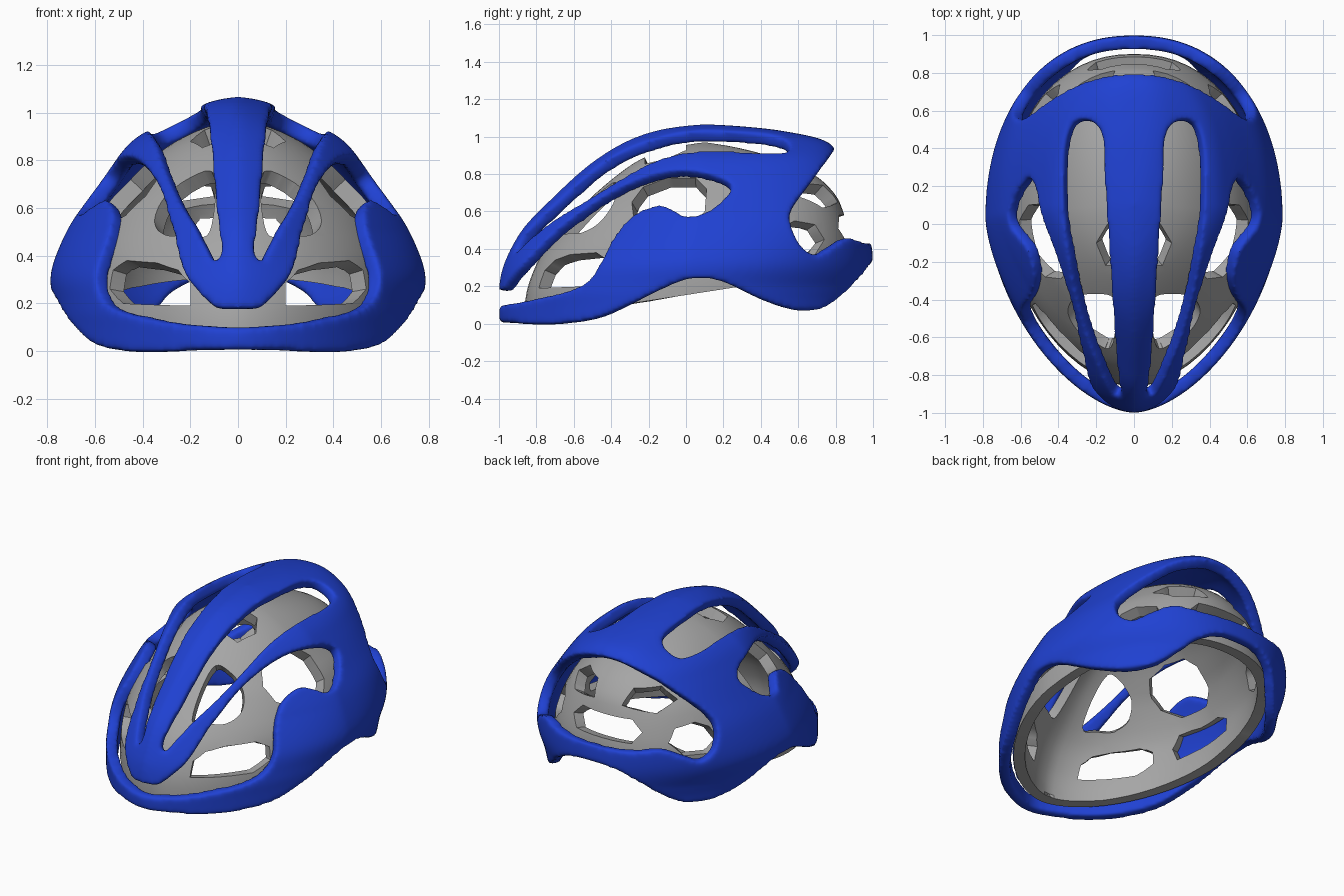
import bpy
import bmesh
from math import cos, sin, pi, copysign
from mathutils import Vector
from mathutils.bvhtree import BVHTree

cube = bpy.data.objects.get("Cube")
if cube:
    bpy.data.objects.remove(cube)


def material(name, rgb, rough):
    m = bpy.data.materials.new(name)
    m.use_nodes = True
    m.diffuse_color = (*rgb, 1)
    bsdf = m.node_tree.nodes["Principled BSDF"]
    bsdf.inputs["Base Color"].default_value = (*rgb, 1)
    bsdf.inputs["Roughness"].default_value = rough
    return m


BLUE = material("shell blue", (0.014, 0.053, 0.65), 0.4)
GREY = material("foam grey", (0.38, 0.38, 0.38), 0.7)


def spline(points, steps, closed):
    """Catmull-Rom curve through points of any dimension."""
    pts = [Vector(p) for p in points]
    n = len(pts)
    pick = (lambda i: pts[i % n]) if closed else (lambda i: pts[max(0, min(n - 1, i))])
    out = []
    for i in range(n if closed else n - 1):
        a, b, c, d = (pick(i + k) for k in (-1, 0, 1, 2))
        for s in range(steps):
            t = s / steps
            out.append(b + (c - a) * (t / 2) + (a * 2 - b * 5 + c * 4 - d) * (t * t / 2)
                       + (b * 3 - a - c * 3 + d) * (t ** 3 / 2))
    if not closed:
        out.append(pts[-1])
    return out


def new_object(name, bm, mat=None):
    bmesh.ops.recalc_face_normals(bm, faces=bm.faces[:])
    mesh = bpy.data.meshes.new(name)
    bm.to_mesh(mesh)
    bm.free()
    obj = bpy.data.objects.new(name, mesh)
    bpy.context.collection.objects.link(obj)
    if mat:
        mesh.materials.append(mat)
    return obj


def dome(name, rows, front_power, back_power, segments, steps, mat):
    """Closed loft of superellipse rings; a row is z, half width, front y, back y."""
    heights = spline([r[:2] for r in rows], steps, False)
    depths = spline([r[2:] for r in rows], steps, False)
    bm = bmesh.new()
    rings = []
    for (z, w), (f, b) in zip(heights[:-1], depths[:-1]):
        ring = []
        mid = 0.1 * max(z, 0)
        for k in range(segments):
            a = 2 * pi * k / segments
            c, s = cos(a), sin(a)
            e = 2 / (back_power(z) if s > 0 else front_power(z))
            reach = b - mid if s > 0 else mid - f
            ring.append(bm.verts.new((w * copysign(abs(c) ** e, c),
                                      mid + reach * copysign(abs(s) ** e, s), z)))
        rings.append(ring)
    bm.faces.new(rings[0])
    for lo, hi in zip(rings, rings[1:]):
        for k in range(segments):
            j = (k + 1) % segments
            bm.faces.new((lo[k], lo[j], hi[j], hi[k]))
    apex = bm.verts.new((0, rows[-1][2], rows[-1][0]))
    for k in range(segments):
        bm.faces.new((rings[-1][k], rings[-1][(k + 1) % segments], apex))
    return new_object(name, bm, mat)


def prism(axis, points, lo=-2, hi=2, smooth=True, mirror=False):
    """Cutters made by extruding an outline along an axis."""
    if smooth:
        points = spline(points, 6, True)
    place = {"x": lambda t, u, v: (t, u, v), "y": lambda t, u, v: (u, t, v),
             "z": lambda t, u, v: (u, v, t)}[axis]
    made = []
    for side in ((1, -1) if mirror else (1,)):
        bm = bmesh.new()
        ends = [[bm.verts.new(place(t, *p)) for p in points] for t in (lo, hi)]
        for end in ends:
            bm.faces.new(end)
        for i in range(len(points)):
            j = (i + 1) % len(points)
            bm.faces.new((ends[0][i], ends[0][j], ends[1][j], ends[1][i]))
        for v in bm.verts:
            v.co.x *= side
        cutter = new_object("cutter", bm)
        cutter.hide_render = True
        made.append(cutter)
    return made


def apply_modifiers(obj):
    graph = bpy.context.evaluated_depsgraph_get()
    mesh = bpy.data.meshes.new_from_object(obj.evaluated_get(graph))
    obj.modifiers.clear()
    obj.data = mesh


def carve(obj, thickness, cutters, rounded):
    """Cut openings in the dome, keep only its skin, then thicken it inwards."""
    source = bmesh.new()
    source.from_mesh(obj.data)
    skin = BVHTree.FromBMesh(source)
    source.free()
    for c in cutters:
        cut = obj.modifiers.new("opening", "BOOLEAN")
        cut.operation = "DIFFERENCE"
        cut.solver = "EXACT"
        cut.object = c
    apply_modifiers(obj)
    for c in cutters:
        bpy.data.objects.remove(c)
    bm = bmesh.new()
    bm.from_mesh(obj.data)
    inside = [f for f in bm.faces if skin.find_nearest(f.calc_center_median())[3] > 0.003]
    bmesh.ops.delete(bm, geom=inside, context="FACES")
    bmesh.ops.remove_doubles(bm, verts=bm.verts[:], dist=0.001)
    bm.to_mesh(obj.data)
    bm.free()
    solid = obj.modifiers.new("thickness", "SOLIDIFY")
    solid.thickness = thickness
    solid.offset = -1
    if rounded:
        remesh = obj.modifiers.new("remesh", "REMESH")
        remesh.mode = "VOXEL"
        remesh.voxel_size = 0.013
        soften = obj.modifiers.new("round edges", "SMOOTH")
        soften.factor = 0.5
        soften.iterations = 14
    apply_modifiers(obj)
    bpy.ops.object.select_all(action="DESELECT")
    obj.select_set(True)
    bpy.context.view_layer.objects.active = obj
    bpy.ops.object.shade_smooth_by_angle(angle=pi / 2 if rounded else pi / 5)


# Outer shell
shell = dome("outer_shell", [
    (-.1, .76, -1, .93), (.1, .765, -1, .96), (.2, .775, -1, .99), (.33, .785, -.97, 1),
    (.5, .72, -.88, .98), (.64, .63, -.75, .93), (.8, .515, -.58, .87), (.9, .42, -.45, .82),
    (.98, .26, -.31, .74), (1.03, .16, -.17, .52), (1.055, .08, -.03, .3), (1.067, 0, .1, .1)],
    lambda z: 1.66 - 0.28 * min(1, max(0, (z - .15) / .35)) + 0.3 * max(0, z - .7),
    lambda z: 2.0 + 0.55 * min(1, max(0, (z - .2) / .4)), 128, 5, BLUE)

rim_cut = prism("x", [
    (-1.2, .005), (-1, .005), (-.75, -.005), (-.5, .025), (-.3, .105), (-.1, .2), (.05, .24), (.2, .22),
    (.4, .13), (.55, .08), (.65, .065), (.75, .085), (.85, .155), (.95, .26), (1.02, .33), (1.2, .36),
    (1.3, -.5), (-1.3, -.5)])
side_opening = prism("x", [
    (-1.15, .175), (-1, .175), (-.955, .22), (-.9, .29), (-.74, .46), (-.58, .59), (-.41, .7),
    (-.22, .785), (-.04, .82), (.13, .8), (.24, .745),
    (.2, .67), (.1, .6), (0, .58), (-.08, .62), (-.15, .64), (-.25, .605), (-.32, .555), (-.4, .45),
    (-.45, .35), (-.51, .25), (-.6, .19), (-.8, .135), (-1, .1), (-1.15, .1)])
rear_opening = prism("x", [
    (.8, .93), (.68, .77), (.57, .62), (.57, .52), (.62, .42), (.7, .37), (.78, .41), (.87, .46),
    (.95, .44), (1.05, .42), (1.3, .4), (1.3, 1.2), (1, 1.2)])
top_vents = prism("z", [
    (.17, .45), (.22, .54), (.32, .54), (.365, .43), (.375, .25), (.365, 0), (.325, -.3), (.26, -.55),
    (.185, -.75), (.13, -.87), (.1, -.915), (.075, -.9), (.085, -.83), (.1, -.7), (.12, -.4), (.145, 0),
    (.16, .25)], lo=.25, mirror=True)
carve(shell, .07, rim_cut + side_opening + rear_opening + top_vents, True)

# Inner foam liner
liner = dome("inner_liner", [
    (-.1, .67, -.86, .85), (.12, .68, -.86, .88), (.27, .68, -.82, .9), (.42, .655, -.74, .89),
    (.6, .56, -.58, .84), (.7, .47, -.48, .79), (.8, .37, -.36, .68), (.88, .26, -.24, .5),
    (.94, .13, -.08, .28), (.97, 0, .1, .1)],
    lambda z: 1.75, lambda z: 2.2, 64, 3, GREY)

liner_rim = prism("x", [(-1.2, -.04), (-.86, .02), (.3, .2), (1.2, .36), (1.2, -.6), (-1.2, -.6)],
                  smooth=False)
front_windows = prism("x", [(-.79, .19), (-.78, .26), (-.7, .34), (-.62, .37), (-.48, .38), (-.42, .34),
                            (-.43, .26), (-.53, .2)], lo=.2, smooth=False, mirror=True)
low_side_windows = prism("x", [(-.28, .25), (-.3, .33), (-.24, .41), (.08, .43), (.16, .38), (.14, .3)],
                         smooth=False)
side_windows = prism("x", [(-.28, .57), (-.29, .65), (-.23, .73), (-.1, .78), (.05, .78), (.11, .72),
                           (.1, .6), (.02, .52), (-.18, .51)], smooth=False)
rear_side_windows = prism("x", [(.48, .42), (.51, .51), (.58, .55), (.69, .53), (.74, .45), (.69, .37),
                                (.56, .36)], smooth=False)
rear_window = prism("y", [(-.2, .44), (-.25, .51), (-.18, .58), (.18, .58), (.25, .51), (.2, .44)],
                    lo=.4, smooth=False)
upper_rear_windows = prism("y", [(.1, .65), (.13, .74), (.26, .75), (.36, .68), (.3, .62)],
                           lo=.3, smooth=False, mirror=True)
front_top_vents = prism("z", [(.1, -.41), (.2, -.37), (.31, -.39), (.35, -.46), (.31, -.55), (.23, -.61),
                              (.12, -.65)], lo=.3, mirror=True)
crown_vent = prism("z", [(.14, 0), (.2, -.1), (.15, -.22), (-.15, -.22), (-.2, -.1), (-.14, 0)],
                   lo=.6, smooth=False)
carve(liner, .07, liner_rim + front_windows + low_side_windows + side_windows + rear_side_windows
      + rear_window + upper_rear_windows + front_top_vents + crown_vent, False)
